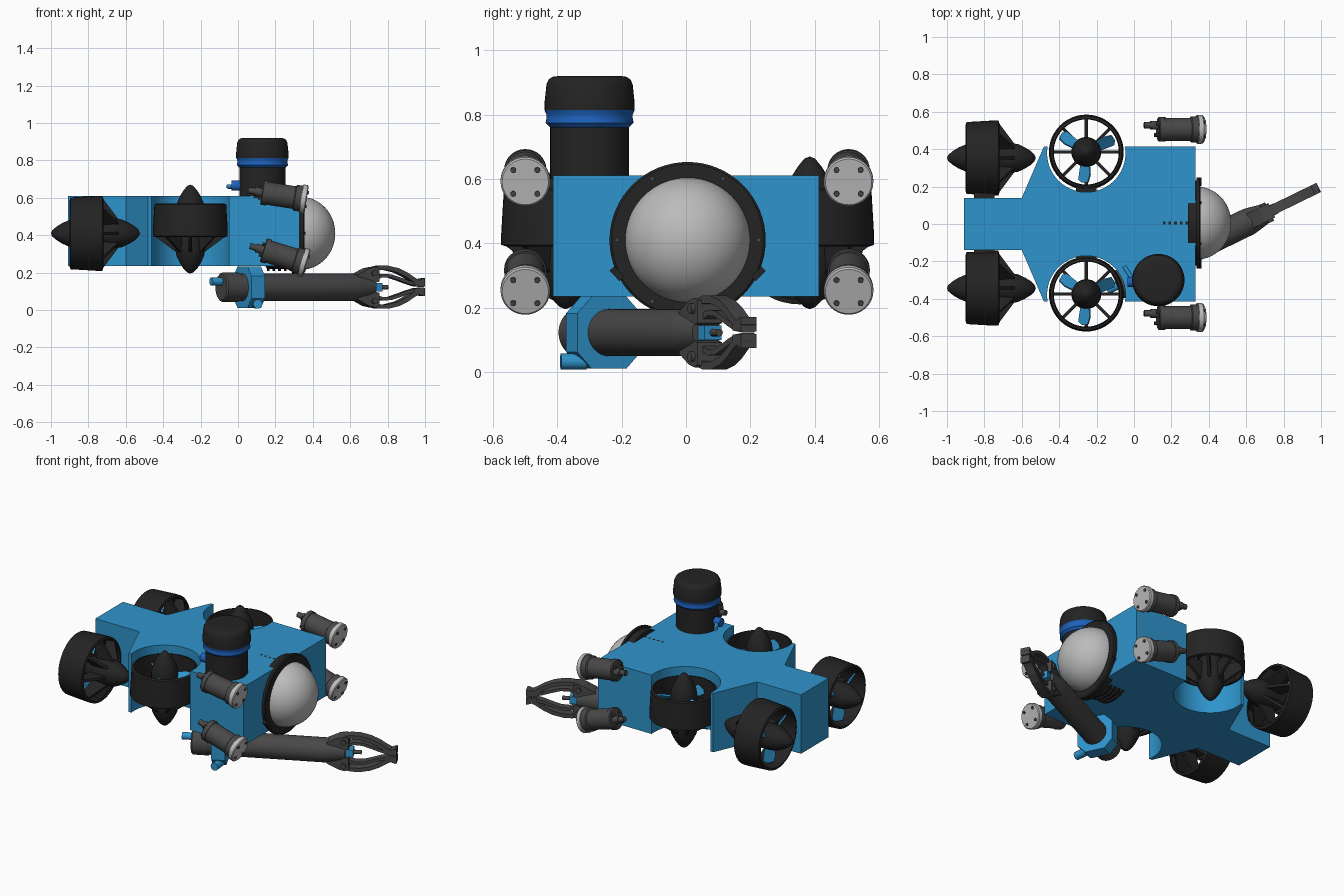
import bpy, bmesh
from math import sin, cos, pi, radians, asin
from mathutils import Matrix, Vector

if "Cube" in bpy.data.objects:
    bpy.data.objects.remove(bpy.data.objects["Cube"])

def material(name, c):
    m = bpy.data.materials.new(name)
    m.diffuse_color = (*c, 1)
    m.use_nodes = True
    m.node_tree.nodes["Principled BSDF"].inputs["Base Color"].default_value = m.diffuse_color
    return m

BLUE = material("hull_blue", (0.028, 0.296, 0.604))
DEEP = material("band_blue", (0.012, 0.12, 0.5))
BLACK = material("black_plastic", (0.017, 0.017, 0.017))
DARK = material("dark_metal", (0.065, 0.065, 0.065))
PALE = material("pale_lens", (0.5, 0.5, 0.5))
T, R = Matrix.Translation, Matrix.Rotation

def finish(name, bm, mat, smooth=False):
    bmesh.ops.recalc_face_normals(bm, faces=bm.faces)
    me = bpy.data.meshes.new(name)
    bm.to_mesh(me)
    bm.free()
    me.materials.append(mat)
    if smooth:
        me.shade_smooth()
        me.set_sharp_from_angle(angle=radians(35))
    ob = bpy.data.objects.new(name, me)
    bpy.context.collection.objects.link(ob)
    return ob

def frame(origin, direction):
    """Matrix whose local Z runs along direction."""
    return T(origin) @ Vector(direction).to_track_quat('Z', 'Y').to_matrix().to_4x4()

def lathe(name, profile, mats, mat, n=40, closed=False):
    """Revolve (along, radius) points round local Z, once per matrix."""
    bm = bmesh.new()
    for m in mats:
        rings = []
        for u, r in profile:
            if r < 1e-5:
                rings.append([bm.verts.new(m @ Vector((0, 0, u)))] * n)
            else:
                rings.append([bm.verts.new(m @ Vector((r * cos(2 * pi * i / n), r * sin(2 * pi * i / n), u)))
                              for i in range(n)])
        pairs = list(zip(rings, rings[1:])) + ([(rings[-1], rings[0])] if closed else [])
        for a, b in pairs:
            for i in range(n):
                j = (i + 1) % n
                f = list(dict.fromkeys([a[i], a[j], b[j], b[i]]))
                if len(f) > 2:
                    bm.faces.new(f)
    return finish(name, bm, mat, True)

def prism(name, pts, thick, mats, mat, smooth=False):
    """Extrude a local XY outline by thick, centred on local Z, once per matrix."""
    bm = bmesh.new()
    for m in mats:
        lo, hi = ([bm.verts.new(m @ Vector((x, y, s * thick / 2))) for x, y in pts] for s in (-1, 1))
        bm.faces.new(lo[::-1])
        bm.faces.new(hi)
        for i in range(len(pts)):
            j = (i + 1) % len(pts)
            bm.faces.new((lo[i], lo[j], hi[j], hi[i]))
    return finish(name, bm, mat, smooth)

def rod(name, r, u0, u1, mats, mat, n=24):
    return lathe(name, [(u0, 0), (u0, r), (u1, r), (u1, 0)], mats, mat, n)

def strip(path, w):
    """Outline of a bar of width w following a 2D path."""
    a, b = [], []
    for i, p in enumerate(path):
        d = Vector(path[min(i + 1, len(path) - 1)]) - Vector(path[max(i - 1, 0)])
        nrm = Vector((-d.y, d.x)).normalized() * w / 2
        a.append(tuple(Vector(p) + nrm))
        b.append(tuple(Vector(p) - nrm))
    return a + b[::-1]

def rect(w, h):
    return [(-w / 2, -h / 2), (w / 2, -h / 2), (w / 2, h / 2), (-w / 2, h / 2)]

# Hull: mirrored outline with round bays for the vertical thrusters
BAY = (-0.255, 0.38)
a0 = asin(0.034 / 0.21)
arc = [(BAY[0] + 0.21 * cos(a), BAY[1] + 0.21 * sin(a))
       for a in [pi - a0 + (pi + 2 * a0) * i / 32 for i in range(33)]]
half = [(-0.91, 0.14), (-0.60, 0.14), (-0.482, 0.414)] + arc + [(0.33, 0.414)]
prism("hull", half + [(x, -y) for x, y in half[::-1]], 0.376, [T((0, 0, 0.423))], BLUE, True)

# Thrusters: two facing aft, two vertical
def thruster(tag, F):
    lathe(tag + "_duct", [(0.10, 0.178), (0.105, 0.192), (0.24, 0.2), (0.275, 0.2), (0.28, 0.185), (0.19, 0.174)],
          [F], BLACK, 48, True)
    lathe(tag + "_nose", [(0, 0), (0.006, 0.016), (0.03, 0.036), (0.06, 0.055), (0.1, 0.072), (0.14, 0.078),
                          (0.2, 0.078), (0.2, 0)], [F], BLACK, 32)
    lathe(tag + "_motor_pod", [(0.205, 0), (0.205, 0.066), (0.34, 0.08), (0.38, 0.074), (0.42, 0.055),
                               (0.45, 0.036), (0.468, 0.018), (0.475, 0)], [F], BLACK, 32)
    prism(tag + "_struts", [(0.186, 0.225), (0.186, 0.278), (0.07, 0.365), (0.06, 0.25)], 0.017,
          [F @ R(pi * i / 4, 4, 'Z') @ R(pi / 2, 4, 'X') for i in range(8)], BLACK)
    prism(tag + "_blades", [(0.06, -0.028), (0.12, -0.04), (0.16, -0.03), (0.165, 0.01), (0.15, 0.035), (0.06, 0.028)],
          0.01, [F @ T((0, 0, 0.16)) @ R(radians(35 + 120 * i), 4, 'Z') @ R(radians(38), 4, 'X') for i in range(3)], BLUE)

for side, s in (("left", 1), ("right", -1)):
    thruster(side + "_aft_thruster", frame((-1.0, 0.005 + 0.348 * s, 0.41), (1, 0, 0)))
    thruster(side + "_vertical_thruster", frame((BAY[0], 0.005 + BAY[1] * s, 0.67), (0, 0, -1)))
    prism(side + "_thruster_mounts", rect(0.11, 0.04), 0.12,
          [T((BAY[0], 0.18 * s, 0.48)), T((-0.8, 0.148 * s, 0.41))], BLACK)

# Camera dome, flange and ribbed housing
D = frame((0.335, 0.005, 0.41), (1, 0, 0))
lathe("camera_dome", [(0.185 * sin(pi / 2 * i / 16), max(0, 0.195 * cos(pi / 2 * i / 16))) for i in range(17)],
      [D], PALE, 64)
lathe("dome_flange", [(0, 0.19), (0, 0.243), (0.015, 0.243), (0.02, 0.236), (0.02, 0.194)], [D], BLACK, 64, True)
lathe("dome_collar", [(-0.045, 0), (-0.045, 0.228), (0, 0.228), (0, 0)], [D], BLACK, 64)
ribs = [(-0.3, 0)]
for i in range(5):
    u = -0.18 + 0.03 * i
    ribs += [(u, 0.19), (u, 0.2015), (u + 0.014, 0.2015), (u + 0.014, 0.19)]
lathe("camera_housing", ribs + [(-0.04, 0.19)], [D], BLACK, 48)
rod("flange_screws", 0.007, 0.01, 0.026,
    [D @ T((0.22 * cos(pi * i / 3), 0.22 * sin(pi * i / 3), 0)) for i in range(6)], DARK, 10)
prism("flange_clips", rect(0.02, 0.045), 0.02,
      [T((0.35, 0.005 + 0.22 * s, 0.305)) @ R(pi / 2, 4, 'Y') @ R(s * 0.8, 4, 'Z') for s in (-1, 1)], BLACK)

# Sonar canister on the deck
C = T((0.13, -0.30, 0.6))
lathe("canister_body", [(0, 0), (0, 0.123), (0.17, 0.123), (0.17, 0)], [C], BLACK, 48)
lathe("canister_band", [(0.16, 0.122), (0.175, 0.137), (0.19, 0.134), (0.2, 0.134), (0.214, 0.14), (0.214, 0)],
      [C], DEEP, 48)
lathe("canister_cap", [(0.214, 0), (0.214, 0.14), (0.24, 0.14), (0.295, 0.134), (0.31, 0.127), (0.318, 0.115),
                       (0.32, 0.1), (0.32, 0)], [C], BLACK, 48)
P = frame((0.02, -0.31, 0.665), (-1, 0, 0))
rod("canister_plug", 0.027, 0, 0.055, [P], DEEP, 12)
rod("canister_cable_stub", 0.012, 0.0, 0.1, [frame((0.0, -0.31, 0.66), (-0.5, 0.8, 0))], BLUE, 12)

# Four tilted lamps beside the hull
lamps = []
for s in (-1, 1):
    for z, tilt in ((0.592, 9), (0.252, 17)):
        t = radians(tilt)
        lamps.append(frame((0.36, 0.003 + 0.503 * s, z), (cos(t), 0, -sin(t))))
lathe("lamp_bodies", [(-0.235, 0), (-0.235, 0.06), (-0.23, 0.066), (-0.205, 0.066), (-0.205, 0.061), (-0.06, 0.061),
                      (-0.055, 0.07), (-0.02, 0.07), (-0.02, 0)], lamps, DARK, 32)
lathe("lamp_faces", [(-0.022, 0), (-0.022, 0.077), (0.002, 0.077), (0.007, 0.072), (0.007, 0)], lamps, PALE, 40)
quad = [(0.053 * cos(pi / 4 + pi * i / 2), 0.053 * sin(pi / 4 + pi * i / 2)) for i in range(4)]
rod("lamp_screws", 0.009, 0, 0.013, [L @ T((x, y, 0)) for L in lamps for x, y in quad], DARK, 12)
rod("lamp_rear_screws", 0.01, -0.25, -0.22, [L @ T((x * .8, y * .8, 0)) for L in lamps for x, y in quad], DARK, 10)
lathe("lamp_plugs", [(-0.31, 0), (-0.31, 0.017), (-0.275, 0.017), (-0.275, 0.024), (-0.23, 0.024)],
      [L @ T((0.022, 0, 0)) for L in lamps], DARK, 16)

# Manipulator arm, local X along the arm and local Y up
A = T((-0.09, -0.33, 0.122)) @ R(radians(26), 4, 'Z') @ R(pi / 2, 4, 'X')
AX = A @ R(pi / 2, 4, 'Y')      # local Z along the arm, for turned parts
lathe("arm_tube", [(0, 0), (0, 0.07), (0.008, 0.078), (0.1, 0.078), (0.1, 0.073), (0.78, 0.073), (0.80, 0.07),
                   (0.9, 0.05), (0.9, 0)], [AX], DARK, 40)
oct_pts = [(0.11, 0.06), (0.06, 0.112), (-0.06, 0.112), (-0.11, 0.06),
           (-0.11, -0.06), (-0.06, -0.112), (0.06, -0.112), (0.11, -0.06)]
prism("arm_clamp", oct_pts, 0.08, [AX @ T((0, 0, 0.167))], BLUE)
rod("clamp_bolt", 0.025, -0.02, 0.06, [frame((0.1, -0.33, 0.032), (0.1, -1, 0))], BLUE, 12)
rod("arm_rear_plug", 0.022, -0.06, 0.01, [AX @ T((0, 0.03, 0))], BLUE, 14)
prism("gripper_base", [(0.79, 0.065), (0.86, 0.1), (0.90, 0.108), (0.92, 0.1), (0.92, 0.03), (0.88, 0.02),
                       (0.88, -0.02), (0.92, -0.03), (0.92, -0.1), (0.90, -0.108), (0.86, -0.1), (0.79, -0.065)],
      0.085, [A], DARK)
rod("gripper_pins", 0.016, -0.055, 0.055, [A @ T((0.89, y, 0)) for y in (-0.075, 0.075)], DARK, 14)
prism("gripper_actuator", rect(0.07, 0.045), 0.06, [A @ T((0.91, 0, 0))], BLUE)
rod("gripper_push_rod", 0.012, 0.9, 0.99, [AX], DARK, 12)

# Open-framed fingers mirrored above and below the arm axis
outer = [(0.88, 0.092), (0.93, 0.103), (0.98, 0.103), (1.04, 0.09), (1.09, 0.068), (1.135, 0.04), (1.165, 0.026),
         (1.195, 0.036)]
inner = [(0.90, 0.045), (0.95, 0.062), (1.0, 0.06), (1.05, 0.045), (1.1, 0.028), (1.15, 0.014), (1.195, 0.01)]
flip = A @ Matrix.Scale(-1, 4, (0, 1, 0))
prism("finger_outer_rails", strip(outer, 0.024), 0.055, [A, flip], DARK)
prism("finger_inner_rails", strip(inner, 0.018), 0.045, [A, flip], DARK)
prism("finger_tips", [(1.14, 0.006), (1.198, 0.004), (1.198, 0.048), (1.165, 0.036), (1.13, 0.04)], 0.055,
      [A, flip], DARK)
